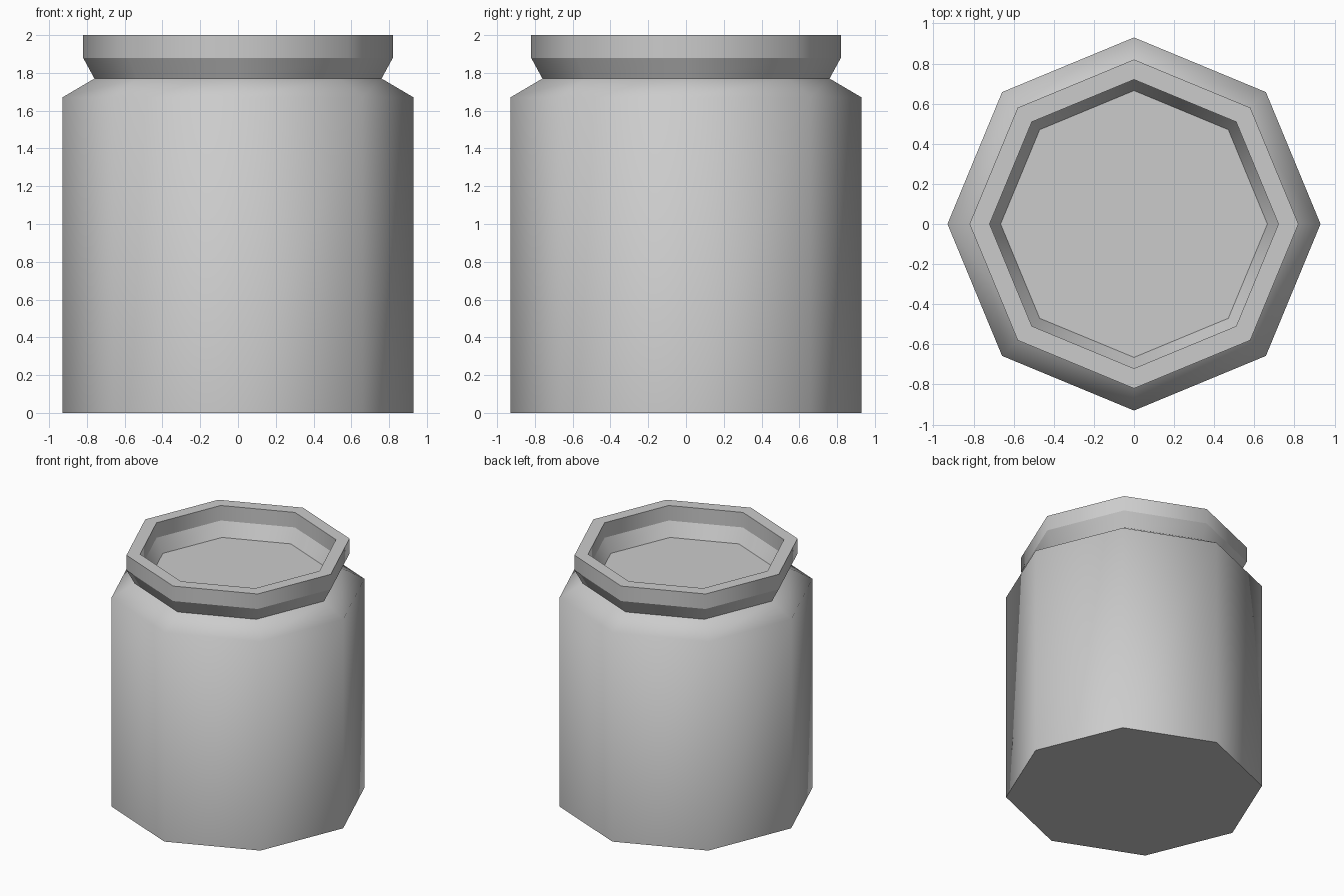
import bpy, bmesh, math

if "Cube" in bpy.data.objects:
    bpy.data.objects.remove(bpy.data.objects["Cube"])

SIDES = 8


def lathe(name, profile, smooth_rings=()):
    """Revolve (radius, z) points into a capped, smooth-sided solid.
    Ring edges are sharp unless their index is in smooth_rings."""
    bm = bmesh.new()
    rings = []
    for r, z in profile:
        rings.append([bm.verts.new((r * math.cos(2 * math.pi * i / SIDES),
                                    r * math.sin(2 * math.pi * i / SIDES), z))
                      for i in range(SIDES)])
    for a, b in zip(rings, rings[1:]):
        for i in range(SIDES):
            j = (i + 1) % SIDES
            bm.faces.new((a[i], a[j], b[j], b[i])).smooth = True
    bm.faces.new(rings[0][::-1])
    bm.faces.new(rings[-1])
    for k, ring in enumerate(rings):
        for i in range(SIDES):
            edge = bm.edges.get((ring[i], ring[(i + 1) % SIDES]))
            edge.smooth = k in smooth_rings
    bmesh.ops.recalc_face_normals(bm, faces=bm.faces)
    mesh = bpy.data.meshes.new(name)
    bm.to_mesh(mesh)
    bm.free()
    obj = bpy.data.objects.new(name, mesh)
    bpy.context.collection.objects.link(obj)
    return obj


# Jar: body, soft shoulder, pinched neck, flared rim, recessed top
lathe("jar", [
    (0.93, 0.0), (0.93, 1.67),      # body wall
    (0.76, 1.77),                   # neck
    (0.82, 1.88), (0.82, 2.0),      # outer rim
    (0.72, 2.0), (0.72, 1.88),      # inner rim
    (0.665, 1.77),                  # recessed floor
], smooth_rings={1})
